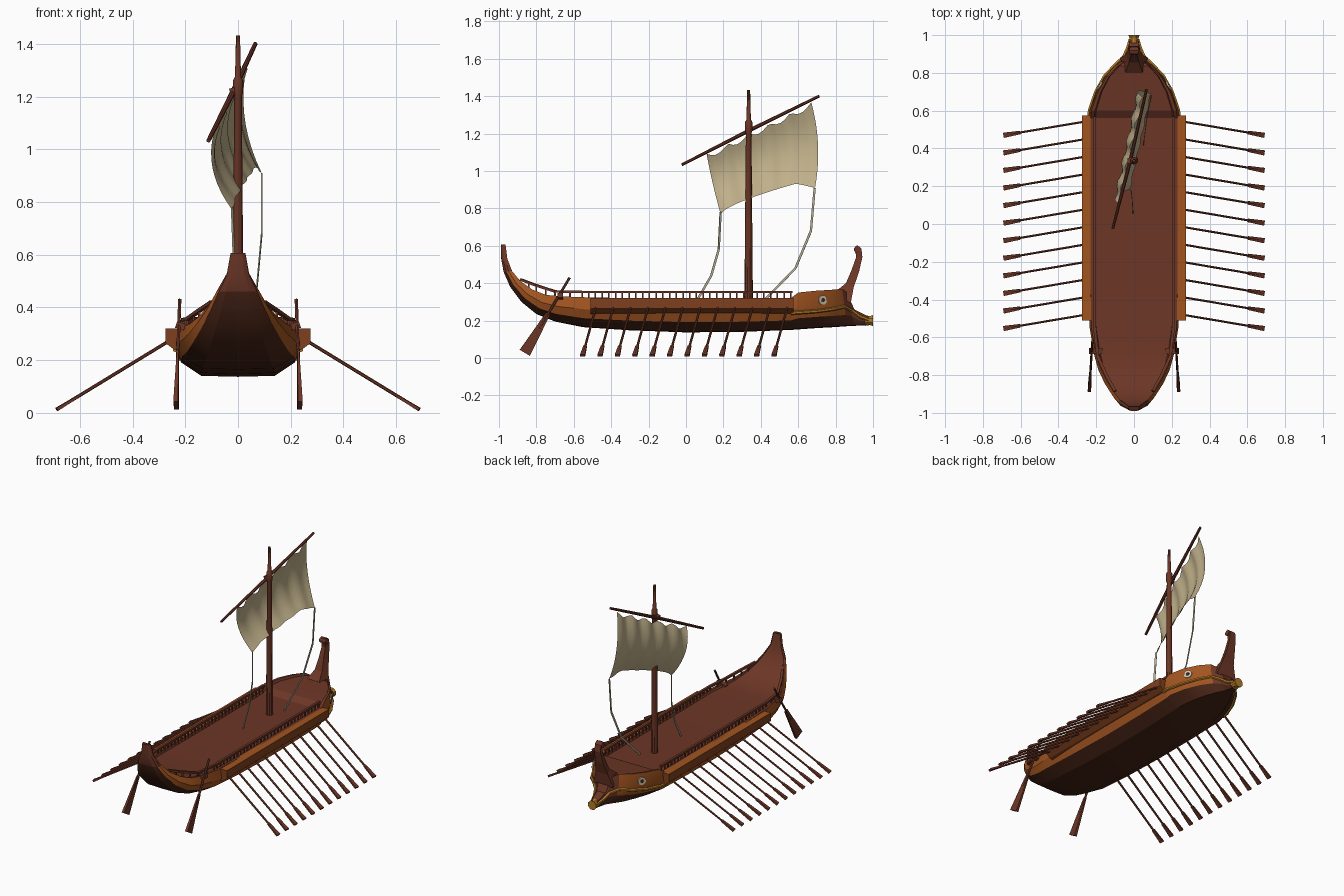
import bpy, bmesh, math
from mathutils import Vector, Matrix

if "Cube" in bpy.data.objects:
    bpy.data.objects.remove(bpy.data.objects["Cube"])


def lin(c):
    c /= 255
    return c / 12.92 if c < 0.04045 else ((c + 0.055) / 1.055) ** 2.4


def mat(name, rgb):
    m = bpy.data.materials.new(name)
    m.diffuse_color = (*[lin(c) for c in rgb], 1)
    m.use_nodes = True
    m.node_tree.nodes["Principled BSDF"].inputs["Base Color"].default_value = m.diffuse_color
    return m


DARK = mat("dark_hull_wood", (72, 36, 22))
ORANGE = mat("orange_wood", (162, 84, 32))
BROWN = mat("red_brown_wood", (108, 54, 38))
WARM = mat("warm_brown_wood", (128, 64, 30))
GOLD = mat("gold", (178, 122, 38))
SAIL = mat("sail_cloth", (192, 176, 138))
ROPE = mat("rope", (180, 172, 148))
EYE = mat("eye_white", (205, 195, 170))


def obj(name, bm, mats, smooth=None):
    me = bpy.data.meshes.new(name)
    bmesh.ops.recalc_face_normals(bm, faces=bm.faces)
    bm.to_mesh(me)
    bm.free()
    o = bpy.data.objects.new(name, me)
    bpy.context.collection.objects.link(o)
    for m in mats:
        me.materials.append(m)
    if smooth:
        bpy.ops.object.select_all(action='DESELECT')
        o.select_set(True)
        bpy.context.view_layer.objects.active = o
        bpy.ops.object.shade_smooth_by_angle(angle=math.radians(smooth))
    return o


def loft(name, rings, mats, rule=lambda col, i: 0, smooth=None):
    bm = bmesh.new()
    vs = [[bm.verts.new(p) for p in r] for r in rings]
    n = len(vs[0])
    for i in range(len(vs) - 1):
        for c in range(n):
            d = (c + 1) % n
            bm.faces.new((vs[i][c], vs[i][d], vs[i + 1][d], vs[i + 1][c])).material_index = rule(c, i)
    bm.faces.new(vs[0])
    bm.faces.new(vs[-1])
    return obj(name, bm, mats, smooth)


def tube(bm, pts, radii, sides=8):
    """Sweep a round section along pts into bm."""
    pts = [Vector(p) for p in pts]
    rings = []
    for i, p in enumerate(pts):
        d = pts[min(i + 1, len(pts) - 1)] - pts[max(i - 1, 0)]
        q = d.to_track_quat('Z', 'Y')
        r = radii[i] if isinstance(radii, (list, tuple)) else radii
        rings.append([bm.verts.new(p + q @ Vector((r * math.cos(a), r * math.sin(a), 0)))
                      for a in [2 * math.pi * (k + 0.5) / sides for k in range(sides)]])
    for a, b in zip(rings, rings[1:]):
        for k in range(sides):
            bm.faces.new((a[k], a[(k + 1) % sides], b[(k + 1) % sides], b[k]))
    bm.faces.new(rings[0])
    bm.faces.new(rings[-1])


def bar(bm, a, b, w, h, taper=1):
    """Box from a to b, sized w by h, start end scaled by taper."""
    a, b = Vector(a), Vector(b)
    q = (b - a).to_track_quat('Z', 'Y')
    vs = [bm.verts.new(p + q @ Vector((x * w / 2 * s, y * h / 2 * s, 0)))
          for p, s in ((a, taper), (b, 1)) for x, y in ((-1, -1), (1, -1), (1, 1), (-1, 1))]
    for f in ((0, 1, 2, 3), (4, 5, 6, 7), (0, 1, 5, 4), (1, 2, 6, 5), (2, 3, 7, 6), (3, 0, 4, 7)):
        bm.faces.new([vs[k] for k in f])


# Hull: keel y,z - sheer y,z - half width per station
stations = [
    (-.99, .607, -.965, .607, .028), (-.988, .53, -.955, .53, .042), (-.975, .46, -.93, .465, .08),
    (-.94, .38, -.885, .41, .115), (-.88, .30, -.82, .365, .155), (-.80, .235, -.75, .338, .19),
    (-.70, .195, -.68, .33, .212), (-.55, .165, -.55, .325, .235), (-.3, .148, -.3, .32, .24),
    (0, .137, 0, .32, .24), (.3, .14, .3, .32, .24), (.56, .15, .56, .32, .24),
    (.60, .153, .60, .35, .235), (.70, .16, .70, .36, .2), (.79, .165, .78, .365, .15),
    (.86, .17, .835, .37, .09), (.90, .172, .86, .35, .05), (.94, .174, .90, .26, .035),
    (.985, .178, .975, .222, .024)]
section = [(0, 0), (.58, .02), (.9, .3), (1, .6), (.96, 1), (.88, 1), (.85, .92), (0, .92)]
section += [(-x, t) for x, t in section[-2:0:-1]]
rings = [[(w * x, ky + (sy - ky) * t, kz + (sz - kz) * t) for x, t in section]
         for ky, kz, sy, sz, w in stations]


def hull_rule(col, i):
    c = min(col, 13 - col)
    if c >= 4 or i < 2 or (i >= 15 and c >= 2):
        return 2
    return 0 if c < 2 else 1


loft("hull", rings, [DARK, ORANGE, BROWN], hull_rule, 25)

# Curled bow post: inner y,z - outer y,z - half width
post = [(.80, .355, .88, .29, .075), (.855, .40, .897, .38, .045), (.885, .47, .925, .46, .03),
        (.91, .54, .943, .54, .022), (.905, .575, .938, .585, .022), (.905, .598, .918, .602, .022)]
loft("bow_post", [[(-w * .6, a, b, ), (w * .6, a, b), (w, c, d), (-w, c, d)] for a, b, c, d, w in post], [BROWN])
bm = bmesh.new()
tube(bm, [(-.024, .915, .58), (.024, .915, .58)], .018, 10)
obj("bow_post_scroll", bm, [BROWN], 40)

# Ram
bm = bmesh.new()
tube(bm, [(0, .945, .2), (0, .96, .2), (0, .985, .2), (0, 1, .2)], [.022, .03, .026, .032])
obj("ram", bm, [GOLD])

for side, s in (("right", 1), ("left", -1)):
    # Outrigger box, orange on top
    sec = [(.22, .235), (.245, .242), (.275, .265), (.275, .32), (.22, .32)]
    loft(side + "_outrigger", [[(s * x, y, z) for x, z in sec] for y in (-.51, .575)],
         [WARM, ORANGE], lambda c, i: int(c == 3))

    # Gold wale running to the ram
    bm = bmesh.new()
    tube(bm, [(s * x, y, z) for x, y, z in (
        (.238, .56, .24), (.236, .6, .243), (.202, .7, .25), (.154, .785, .262),
        (.094, .848, .275), (.054, .885, .255), (.034, .93, .222), (.02, .975, .205))], .01, 6)
    obj(side + "_bow_wale", bm, [GOLD])

    # Painted eye: white plate with dark pupil
    p, n = Vector((s * .181, .73, .31)), Vector((s * .86, .51, 0))
    for part, r, m, depth in (("eye", .026, EYE, .006), ("pupil", .011, DARK, .008)):
        bm = bmesh.new()
        tube(bm, [p - n * .002, p + n * depth], r, 12)
        obj(side + "_" + part, bm, [m])

    # Railing with posts
    bm = bmesh.new()
    rail = [(.208, .57, .353), (.208, -.55, .353), (.192, -.7, .356), (.147, -.8, .388), (.1, -.885, .42)]
    for a, b in zip(rail, rail[1:]):
        bar(bm, (s * a[0], a[1], a[2]), (s * b[0], b[1], b[2]), .016, .013)
    for i in range(32):
        y = .56 - i * .036
        bar(bm, (s * .208, y, .30), (s * .208, y, .353), .008, .008)
    for x, y, z in ((.2, -.62, .354), (.192, -.7, .356), (.169, -.75, .372), (.147, -.8, .388), (.124, -.84, .404)):
        bar(bm, (s * x, y, z - .05), (s * x, y, z), .009, .009)
    obj(side + "_railing", bm, [BROWN])

    # Twelve rowing oars
    bm = bmesh.new()
    for i in range(12):
        y = -.553 + i * .093
        a, b = Vector((s * .25, y + .074, .28)), Vector((s * .688, y, .013))
        tube(bm, [a, b], .0065, 6)
        bar(bm, a.lerp(b, .81), b, .027, .013, .7)
    obj(side + "_oars", bm, [BROWN])

    # Steering oar with bracket
    bm = bmesh.new()
    a, b = Vector((s * .221, -.622, .43)), Vector((s * .235, -.862, .028))
    tube(bm, [a, b], .007, 6)
    bar(bm, a.lerp(b, .48), b, .018, .062, .4)
    bar(bm, (s * .17, -.672, .315), (s * .235, -.672, .335), .03, .025)
    obj(side + "_steering_oar", bm, [BROWN])

# Mast and yard
bm = bmesh.new()
tube(bm, [(0, .335, z) for z in (.29, 1.2, 1.215, 1.26, 1.275, 1.432)],
     [.023, .015, .02, .02, .012, .008], 10)
obj("mast", bm, [BROWN], 35)
bm = bmesh.new()
tube(bm, [(-.112, -.022, 1.033), (-.02, .335, 1.215), (.066, .712, 1.4)], [.008, .011, .008])
bar(bm, (-.03, .335, 1.215), (.005, .335, 1.225), .03, .03)
obj("yard", bm, [BROWN], 35)

# Sail: billowing grid with scalloped head
bm = bmesh.new()
NU, NV = 24, 10
grid = []
for i in range(NU + 1):
    u = i / NU
    top = Vector((-.082 + .128 * u, .11 + .56 * u, 1.092 + .275 * u - .03 * abs(math.sin(5 * math.pi * u))))
    foot_z = .77 + .19 * u ** .7 - .05 * max(0, u - .8) / .2
    foot = Vector((-.022 + .112 * u, .185 + .505 * u, foot_z))
    col = []
    for j in range(NV + 1):
        v = j / NV
        p = top.lerp(foot, v)
        belly = 4 * v * (1 - v)
        p.x += -.045 * belly + .009 * math.sin(u * 5 * 2 * math.pi) * (1 - .6 * v)
        p.y += belly * (.03 * u - .004)
        col.append(bm.verts.new(p))
    grid.append(col)
for i in range(NU):
    for j in range(NV):
        bm.faces.new((grid[i][j], grid[i + 1][j], grid[i + 1][j + 1], grid[i][j + 1]))
obj("sail", bm, [SAIL], 40)

# Sheets from the sail corners down to the deck
for name, path in (("aft_sheet", ((-.022, .185, .78), (-.015, .175, .58), (-.01, .135, .44), (-.005, .06, .31))),
                   ("fore_sheet", ((.09, .688, .91), (.09, .668, .68), (.072, .585, .48), (.05, .42, .31)))):
    bm = bmesh.new()
    for a, b in zip(path, path[1:]):
        bar(bm, a, b, .004, .012)
    obj(name, bm, [ROPE])
